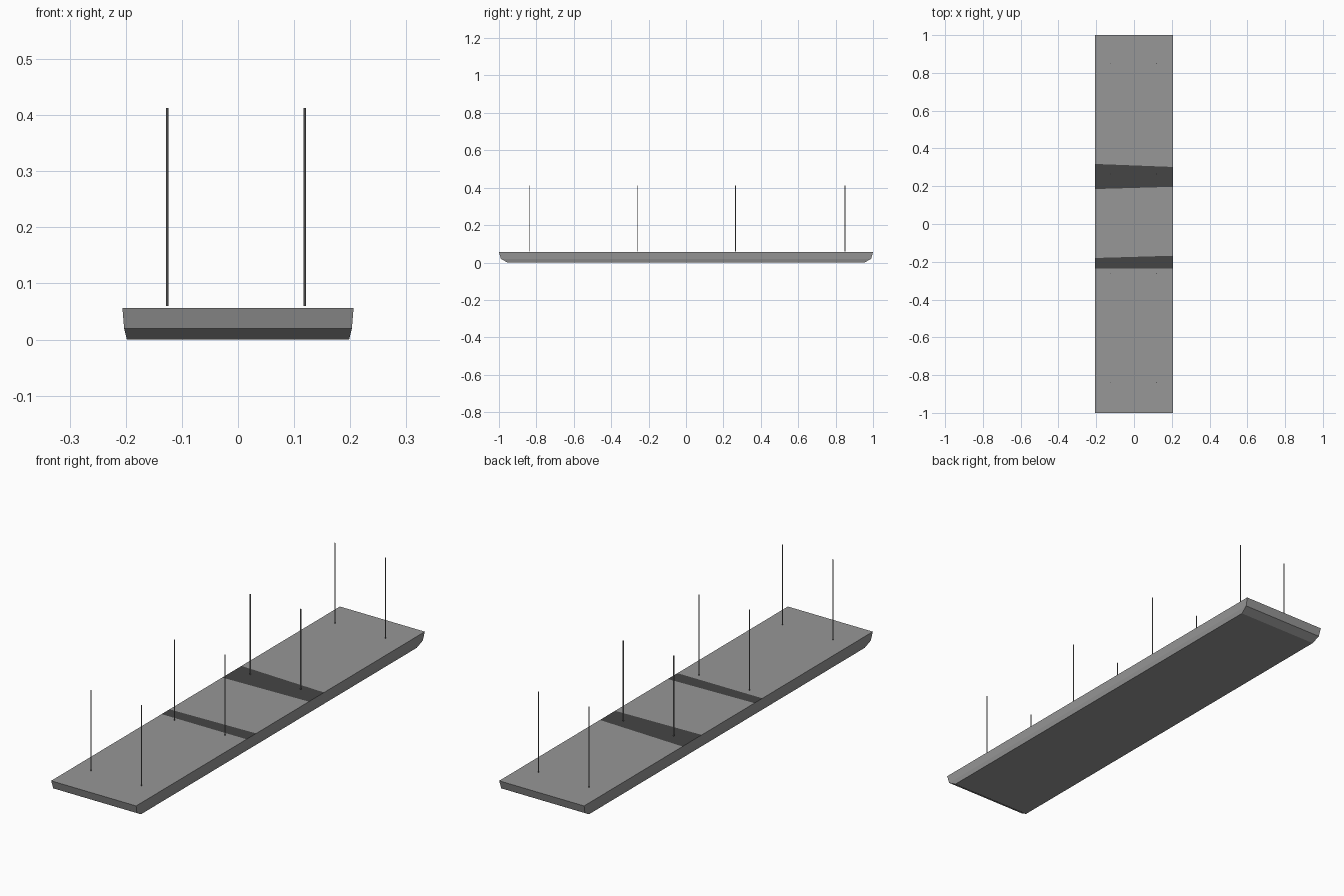
import bpy, bmesh
from mathutils import Vector

if "Cube" in bpy.data.objects:
    bpy.data.objects.remove(bpy.data.objects["Cube"])


def material(name, value):
    m = bpy.data.materials.new(name)
    m.diffuse_color = (value, value, value, 1)
    m.use_nodes = True
    m.node_tree.nodes["Principled BSDF"].inputs["Base Color"].default_value = m.diffuse_color
    return m


grey = material("panel grey", 0.31)
dark = material("dark band", 0.06)
steel = material("rod steel", 0.25)


def finish(bm, name, mats):
    mesh = bpy.data.meshes.new(name)
    bm.to_mesh(mesh)
    bm.free()
    for m in mats:
        mesh.materials.append(m)
    ob = bpy.data.objects.new(name, mesh)
    bpy.context.collection.objects.link(ob)
    return ob


# Hanging panel: stacked rectangular rings (half width, half length, height)
bm = bmesh.new()
rings = []
for hx, hy, z in [(0.198, 0.955, 0), (0.203, 0.99, 0.02), (0.206, 1.0, 0.056)]:
    rings.append([bm.verts.new((sx * hx, sy * hy, z))
                  for sx, sy in ((-1, -1), (1, -1), (1, 1), (-1, 1))])
bm.faces.new(rings[0][::-1])
for low, high in zip(rings, rings[1:]):
    for i in range(4):
        j = (i + 1) % 4
        bm.faces.new((low[i], low[j], high[j], high[i]))
bm.faces.new(rings[-1])
bm.normal_update()

# Dark cross bands cut into the top face (y at left edge, y at right edge)
for yl, yr in [(-0.235, -0.235), (-0.18, -0.168), (0.185, 0.197), (0.318, 0.302)]:
    top = [f for f in bm.faces if f.normal.z > 0.9]
    edges = {e for f in top for e in f.edges}
    verts = {v for f in top for v in f.verts}
    direction = Vector((0.412, yr - yl, 0))
    bmesh.ops.bisect_plane(bm, geom=top + list(edges) + list(verts),
                           plane_co=(-0.206, yl, 0),
                           plane_no=direction.cross(Vector((0, 0, 1))))
    bm.normal_update()
for f in bm.faces:
    y = f.calc_center_median().y
    if f.normal.z > 0.9 and (-0.23 < y < -0.175 or 0.2 < y < 0.3):
        f.material_index = 1
finish(bm, "panel", [grey, dark])

# Suspension rods
for i, y in enumerate((-0.838, -0.261, 0.265, 0.851)):
    for side, x in (("left", -0.126), ("right", 0.119)):
        bm = bmesh.new()
        bmesh.ops.create_cone(bm, cap_ends=True, segments=8, radius1=0.0023,
                              radius2=0.0023, depth=0.353)
        bmesh.ops.translate(bm, verts=bm.verts, vec=(x, y, 0.2365))
        finish(bm, f"rod_{side}_{i + 1}", [steel])
